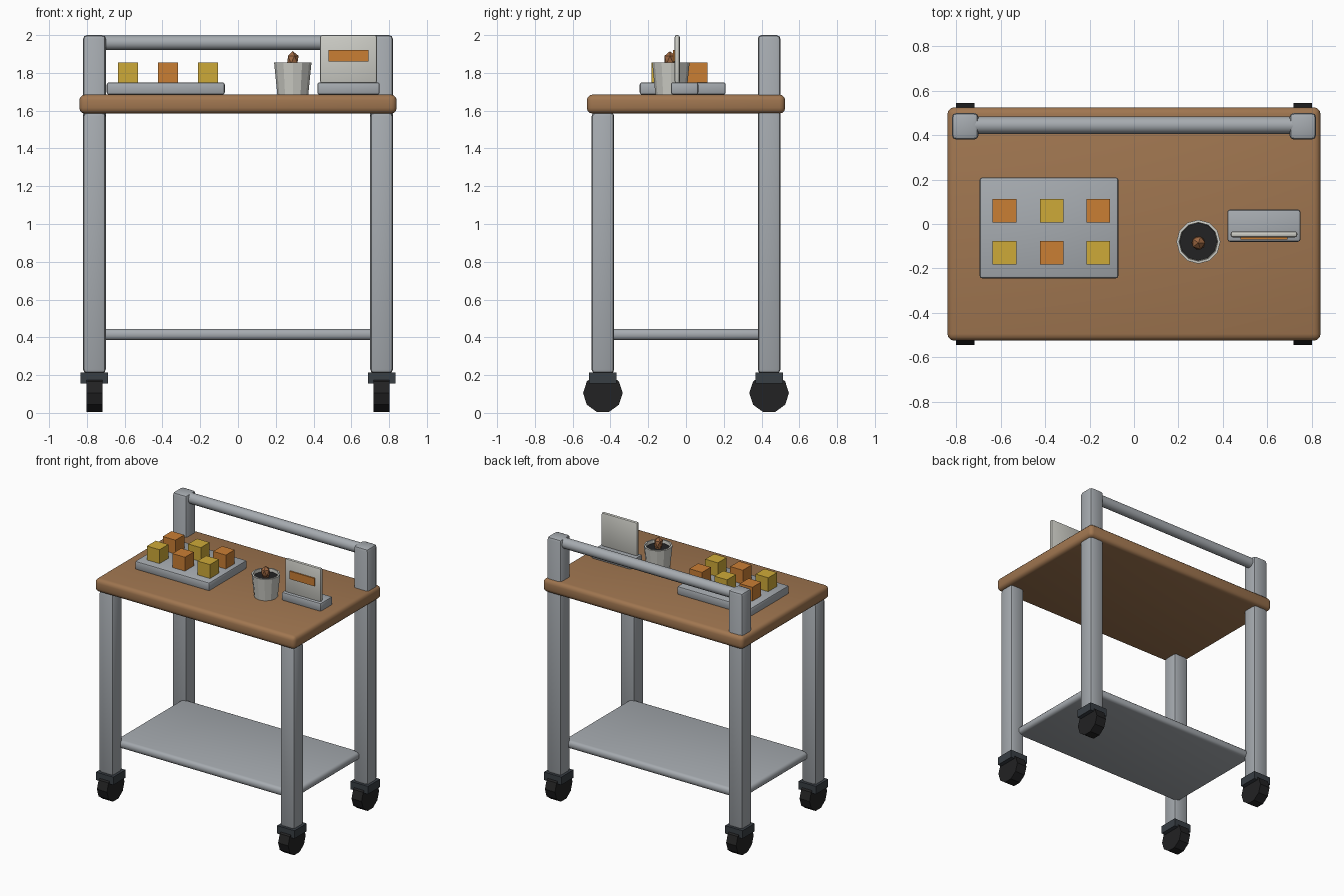
import bpy, math

cube = bpy.data.objects.get("Cube")
if cube:
    bpy.data.objects.remove(cube, do_unlink=True)


def material(name, rgb):
    """Flat colour given as sRGB 0-255, stored linear."""
    lin = [((c / 255 + 0.055) / 1.055) ** 2.4 for c in rgb] + [1]
    m = bpy.data.materials.new(name)
    m.use_nodes = True
    m.diffuse_color = lin
    bsdf = next(n for n in m.node_tree.nodes if n.type == 'BSDF_PRINCIPLED')
    bsdf.inputs["Base Color"].default_value = lin
    return m


metal = material("grey metal", (166, 171, 176))
wood = material("brown wood", (160, 118, 80))
rubber = material("black rubber", (34, 34, 35))
bracket = material("dark bracket", (56, 62, 68))
pale = material("off white", (205, 205, 198))
yellow = material("yellow", (206, 170, 56))
orange = material("orange", (202, 126, 52))
brown = material("dark wood", (158, 104, 66))


def finish(name, mat, smooth=True):
    ob = bpy.context.object
    ob.name = name
    ob.data.materials.append(mat)
    if smooth:
        bpy.ops.object.shade_smooth_by_angle(angle=math.radians(40))
    return ob


def box(name, mat, x, y, z, bevel=0, segments=2):
    """Box from (min, max) pairs with optional rounded edges."""
    spans = (x, y, z)
    bpy.ops.mesh.primitive_cube_add(size=1, location=[(a + b) / 2 for a, b in spans])
    ob = bpy.context.object
    ob.scale = [b - a for a, b in spans]
    bpy.ops.object.transform_apply(location=False, rotation=False, scale=True)
    if bevel:
        mod = ob.modifiers.new("Rounded edges", 'BEVEL')
        mod.width = bevel
        mod.segments = segments
        bpy.ops.object.modifier_apply(modifier=mod.name)
    return finish(name, mat, bool(bevel))


def around(c, half):
    return (c - half, c + half)


# Worktop and lower shelf
box("worktop", wood, (-0.84, 0.84), (-0.525, 0.525), (1.585, 1.685), 0.03, 3)
box("lower_shelf", metal, (-0.75, 0.75), (-0.41, 0.41), (0.385, 0.445), 0.025, 3)

# Legs and casters
for side, x in (("right", -0.76), ("left", 0.76)):
    for end, y, top in (("front", -0.44, 1.59), ("back", 0.44, 2.0)):
        tag = f"{end}_{side}"
        box(f"{tag}_leg", metal, around(x, 0.06), around(y, 0.06), (0.21, top), 0.02)
        box(f"{tag}_caster_bracket", bracket, around(x, 0.073), around(y, 0.073), (0.155, 0.215))
        bpy.ops.mesh.primitive_cylinder_add(vertices=10, radius=0.105, depth=0.084,
                                            location=(x, y, 0.105),
                                            rotation=(0, math.pi / 2, 0))
        finish(f"{tag}_wheel", rubber, False)

# Push rail between the back legs
bpy.ops.mesh.primitive_cylinder_add(vertices=16, radius=0.039, depth=1.46,
                                    location=(0, 0.445, 1.96), rotation=(0, math.pi / 2, 0))
finish("push_rail", metal)

# Tray with two rows of blocks in alternating colours
box("tray", metal, (-0.695, -0.07), (-0.245, 0.21), (1.685, 1.75), 0.012)
for row, y in enumerate((-0.13, 0.06)):
    for col, x in enumerate((-0.583, -0.37, -0.16)):
        box(f"block_{row}_{col}", orange if (row + col) % 2 else yellow,
            around(x, 0.053), around(y, 0.053), (1.745, 1.855))

# Cup: open tapered shell with a dark filling
cx, cy = 0.29, -0.08
bpy.ops.mesh.primitive_cone_add(vertices=12, radius1=0.082, radius2=0.099, depth=0.17,
                                end_fill_type='NOTHING', location=(cx, cy, 1.77))
shell = bpy.context.object
mod = shell.modifiers.new("Wall", 'SOLIDIFY')
mod.thickness = 0.012
bpy.ops.object.modifier_apply(modifier=mod.name)
finish("cup", pale, False)
bpy.ops.mesh.primitive_cylinder_add(vertices=12, radius=0.084, depth=0.125,
                                    location=(cx, cy, 1.77))
filling = finish("cup_filling", rubber, False)
for v in filling.data.vertices:
    if v.co.z < 0:
        v.co.x *= 0.87
        v.co.y *= 0.87

# Rounded stick standing in the cup
bpy.ops.mesh.primitive_cylinder_add(vertices=8, radius=0.022, depth=0.1,
                                    location=(cx, cy, 1.83))
finish("stick", brown)
bpy.ops.mesh.primitive_ico_sphere_add(subdivisions=1, radius=1, location=(cx, cy - 0.005, 1.87))
bpy.context.object.scale = (0.034, 0.034, 0.045)
finish("stick_head", brown, False)

# Display stand with a card and a coloured strip
box("stand_base", metal, (0.42, 0.75), (-0.08, 0.065), (1.685, 1.75), 0.012)
box("stand_card", pale, (0.435, 0.735), (-0.06, -0.033), (1.745, 2.0), 0.01)
box("card_strip", orange, (0.48, 0.69), (-0.069, -0.06), (1.86, 1.92))
